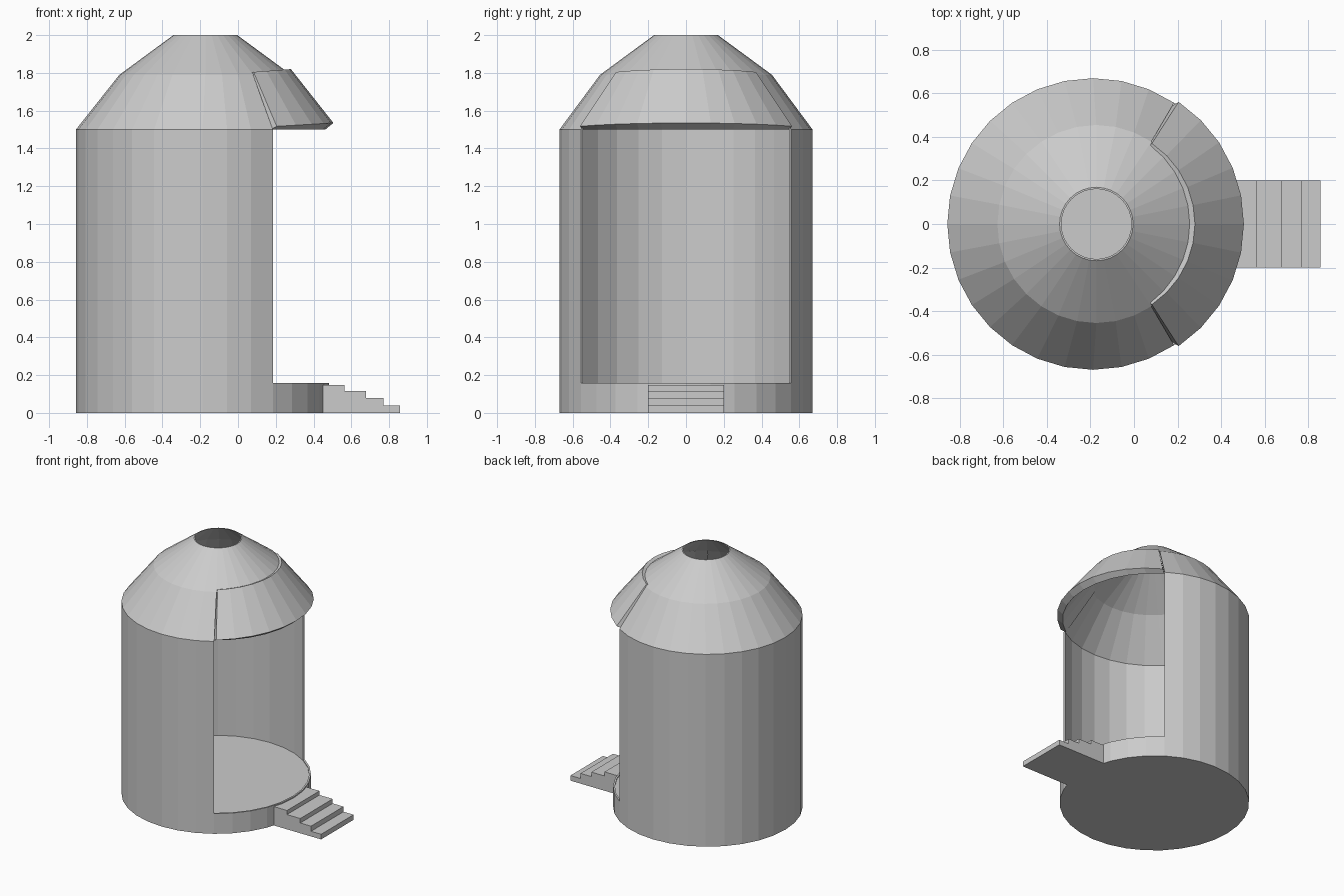
import bpy, bmesh, math

cube = bpy.data.objects.get("Cube")
if cube:
    bpy.data.objects.remove(cube, do_unlink=True)

SIDES = 32
GAP = 5            # half width of the doorway, in sides
CX = -0.188        # tower axis
ROOF_CX = -0.173   # axis of the upper roof rings

grey = bpy.data.materials.new("plain grey")
grey.use_nodes = True
grey.diffuse_color = (0.6, 0.6, 0.6, 1)
grey.node_tree.nodes["Principled BSDF"].inputs["Base Color"].default_value = (0.6, 0.6, 0.6, 1)


def finish(name, bm):
    bmesh.ops.recalc_face_normals(bm, faces=bm.faces)
    mesh = bpy.data.meshes.new(name)
    bm.to_mesh(mesh)
    bm.free()
    mesh.materials.append(grey)
    obj = bpy.data.objects.new(name, mesh)
    bpy.context.collection.objects.link(obj)
    return obj


def revolve(name, profile, start=0, end=SIDES, tilt=None):
    """Sweep a closed (radius, z, axis x) profile from side start to side end."""
    bm = bmesh.new()
    full = end - start == SIDES
    rings = []
    for i in range(start, end if full else end + 1):
        a = math.tau * i / SIDES
        rings.append([bm.verts.new((cx + r * math.cos(a), r * math.sin(a),
                                    z + (tilt[k] * (math.cos(a) - 1) if tilt else 0)))
                      for k, (r, z, cx) in enumerate(profile)])
    n = len(profile)
    for i in range(len(rings) if full else len(rings) - 1):
        p, q = rings[i], rings[(i + 1) % len(rings)]
        for k in range(n):
            m = (k + 1) % n
            bm.faces.new((p[k], p[m], q[m], q[k]))
    if not full:
        bm.faces.new(rings[0])
        bm.faces.new(rings[-1])
    return finish(name, bm)


def prism(name, outline, place, depth):
    """Extrude a flat outline along a vector."""
    bm = bmesh.new()
    face = bm.faces.new([bm.verts.new(place(*p)) for p in outline])
    out = bmesh.ops.extrude_face_region(bm, geom=[face])
    moved = [v for v in out["geom"] if isinstance(v, bmesh.types.BMVert)]
    bmesh.ops.translate(bm, verts=moved, vec=depth)
    return finish(name, bm)


# Tower wall with a doorway, and the low rim below the doorway
OUT, INN = 0.67, 0.657
RIM, EAVE = 0.157, 1.5
revolve("tower_wall", [(OUT, RIM, CX), (OUT, EAVE, CX), (INN, EAVE, CX), (INN, RIM, CX)],
        GAP, SIDES - GAP)
revolve("base_rim", [(OUT, 0, CX), (OUT, RIM, CX), (INN, RIM, CX), (INN, 0, CX)])

# Solid floor inside the rim
circle = [(math.tau * i / SIDES) for i in range(SIDES)]
prism("floor", [(CX + INN * math.cos(a), INN * math.sin(a)) for a in circle],
      lambda x, y: (x, y, 0), (0, 0, 0.15))

# Roof shell, open at the very top and above the doorway
revolve("lower_roof", [(OUT, EAVE, CX), (0.455, 1.79, ROOF_CX),
                       (0.443, 1.783, ROOF_CX), (INN, EAVE, CX)], GAP, SIDES - GAP)
revolve("upper_roof", [(0.455, 1.79, ROOF_CX), (0.169, 2, ROOF_CX),
                       (0.161, 2, ROOF_CX), (0.443, 1.783, ROOF_CX)])

# Raised roof panel over the doorway, tipped up a little at its outer edge
revolve("roof_panel", [(0.675, 1.535, -0.17), (0.445, 1.82, -0.165),
                       (0.42, 1.805, ROOF_CX), (0.65, EAVE, CX)],
        -GAP, GAP, tilt=(0.04, 0.034, 0.02, 0))

# Entrance steps
START = 0.45
outline = [(START, 0)]
front = [(0.857, 0.04), (0.77, 0.08), (0.677, 0.115), (0.563, 0.147)]
below = 0
for x, z in front:
    outline += [(x, below), (x, z)]
    below = z
outline.append((START, below))
prism("entrance_steps", outline, lambda x, z: (x, -0.2, z), (0, 0.4, 0))
